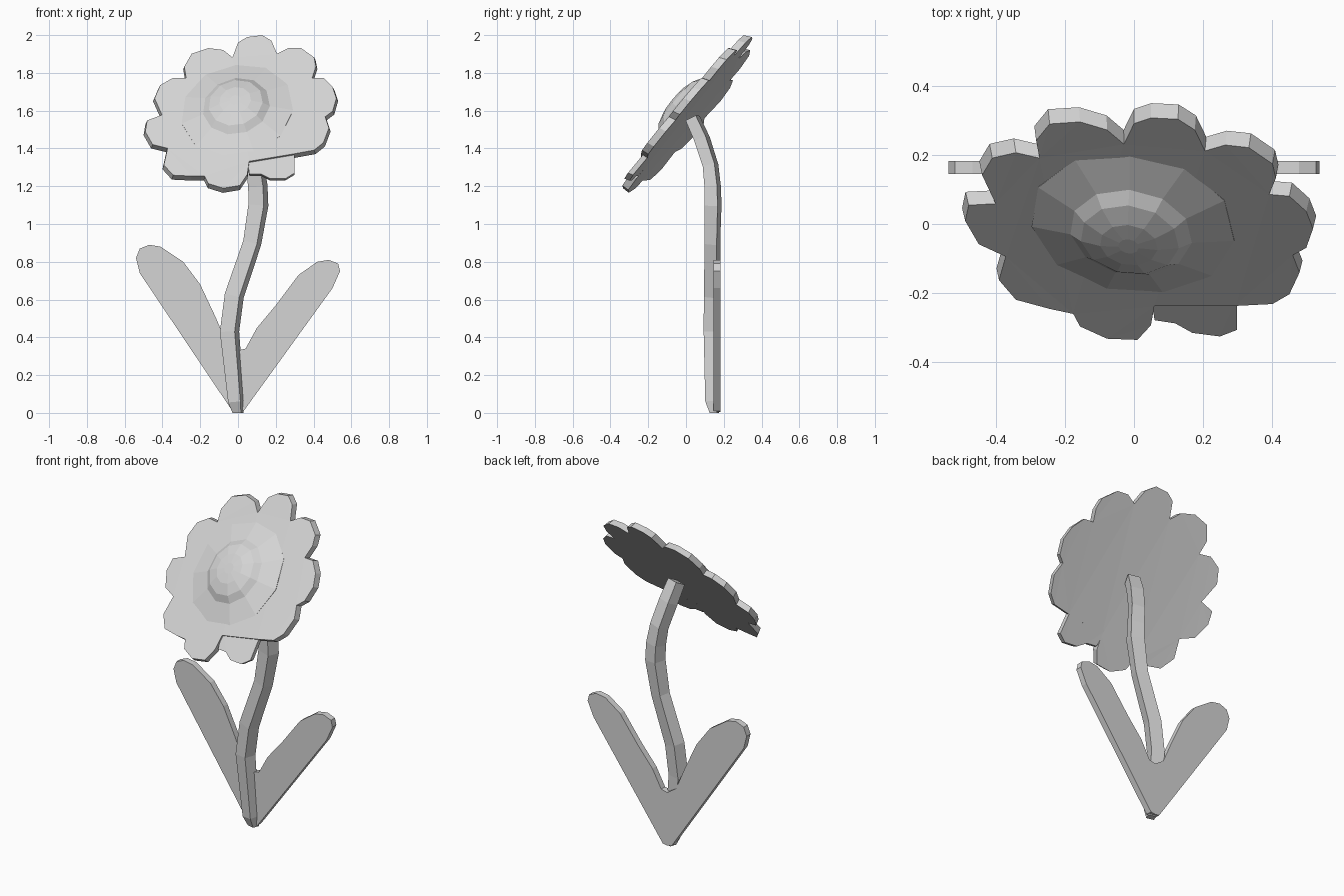
import bpy, bmesh, math
from mathutils import Vector

if "Cube" in bpy.data.objects:
    bpy.data.objects.remove(bpy.data.objects["Cube"])

grey = bpy.data.materials.new("light grey")
grey.diffuse_color = (0.66, 0.66, 0.66, 1)
grey.use_nodes = True
grey.node_tree.nodes["Principled BSDF"].inputs["Base Color"].default_value = grey.diffuse_color


def finish(name, bm):
    bmesh.ops.recalc_face_normals(bm, faces=bm.faces)
    mesh = bpy.data.meshes.new(name)
    bm.to_mesh(mesh)
    bm.free()
    mesh.materials.append(grey)
    ob = bpy.data.objects.new(name, mesh)
    bpy.context.collection.objects.link(ob)
    return ob


def loft(name, rings):
    """Skin a list of equal-sized rings and cap both ends."""
    bm = bmesh.new()
    vs = [[bm.verts.new(p) for p in ring] for ring in rings]
    n = len(vs[0])
    for a, b in zip(vs, vs[1:]):
        for i in range(n):
            j = (i + 1) % n
            bm.faces.new((a[i], a[j], b[j], b[i]))
    caps = [bm.faces.new(vs[0]), bm.faces.new(vs[-1])]
    bmesh.ops.triangulate(bm, faces=caps)
    return finish(name, bm)


def tilt(x, z, depth=0.0, drop=0.0):
    """Point on the tilted flower head, whose sides bow slightly back."""
    y = -1.335 + 0.83 * z - 0.17 * x + 0.1 * x * x
    return Vector((x, y + depth, z - drop))


# Flower head: scalloped slab with a slightly smaller front
petals = [(-.03, 1.88), (0, 1.96), (.05, 1.99), (.13, 2.0), (.18, 1.97),
          (.21, 1.9), (.27, 1.93), (.34, 1.93), (.41, 1.88), (.42, 1.83),
          (.40, 1.77), (.46, 1.77), (.51, 1.72), (.53, 1.66), (.51, 1.59),
          (.47, 1.56), (.49, 1.5), (.46, 1.42), (.41, 1.38), (.30, 1.36),
          (.06, 1.32), (.05, 1.25), (.01, 1.19), (-.08, 1.175), (-.16, 1.2),
          (-.18, 1.24), (-.25, 1.24), (-.35, 1.245), (-.40, 1.3),
          (-.38, 1.39), (-.46, 1.41), (-.5, 1.48), (-.49, 1.54),
          (-.41, 1.57), (-.45, 1.66), (-.42, 1.73), (-.35, 1.77),
          (-.28, 1.77), (-.29, 1.83), (-.25, 1.9), (-.16, 1.93), (-.08, 1.92)]


def shrink(x, z, s=0.982):
    return 0.01 + (x - 0.01) * s, 1.607 + (z - 1.6) * s


loft("petal_disc", [[tilt(*shrink(x, z)) for x, z in petals],
                    [tilt(x, z, 0.043, 0.01) for x, z in petals]])

# Thin recessed petal at the lower right
low = [(.30, 1.38), (.30, 1.27), (.25, 1.24), (.17, 1.24), (.12, 1.265),
       (.06, 1.265), (.05, 1.34)]
loft("lower_petal", [[tilt(x, z, 0.015) for x, z in low],
                     [tilt(x, z, 0.043, 0.01) for x, z in low]])

# Domed centre, faceted, on a shallow skirt
normal = Vector((-.17, -1, .83)).normalized()
side = Vector((1, -.17, 0)).normalized()
up = normal.cross(side).normalized()
if up.z < 0:
    up = -up
centre = tilt(-.005, 1.605)
rings = []
for r, h in [(.3, -.012), (.3, -.004), (.18, .03), (.145, .058),
             (.085, .078), (.03, .083)]:
    rings.append([centre + normal * h
                  + side * r * math.cos(2 * math.pi * i / 11)
                  + up * r * 1.08 * math.sin(2 * math.pi * i / 11)
                  for i in range(11)])
loft("flower_centre", rings)

# Stem: square tube, slightly turned, following a bent path (x, y, z, radius)
path = [(0, .15, 0, .033), (-.01, .138, .06, .048), (-.045, .137, .43, .058),
        (-.02, .138, .62, .058), (.075, .14, .9, .055), (.108, .143, 1.1, .06),
        (.105, .141, 1.2, .058), (.09, .13, 1.31, .055),
        (.06, .085, 1.45, .056), (.04, .035, 1.56, .052)]
points = [Vector(p[:3]) for p in path]
rings = []
for k, p in enumerate(points):
    d = points[min(k + 1, len(points) - 1)] - points[max(k - 1, 0)]
    if k == 0:
        d = Vector((0, 0, 1))
    d.normalize()
    u = (Vector((1, 0, 0)) - d * d.x).normalized()
    v = d.cross(u)
    rings.append([p + path[k][3] * (u * math.cos(a) + v * .85 * math.sin(a))
                  for a in [math.radians(90 * i + 28) for i in range(4)]])
loft("stem", rings)

# Leaves: flat slabs joined at the base
left = [(0, 0.005), (-.03, .01), (-.52, .74), (-.54, .82), (-.52, .87),
        (-.47, .89), (-.41, .88), (-.29, .80), (-.2, .68), (-.12, .51),
        (-.06, .37), (0, .33)]
right = [(0, 0.005), (.03, .01), (.5, .66), (.54, .75), (.53, .79),
         (.48, .81), (.42, .80), (.32, .73), (.2, .57), (.1, .45),
         (.04, .34), (0, .33)]
for name, outline in (("left_leaf", left), ("right_leaf", right)):
    loft(name, [[(x, y, z) for x, z in outline] for y in (.145, .183)])
